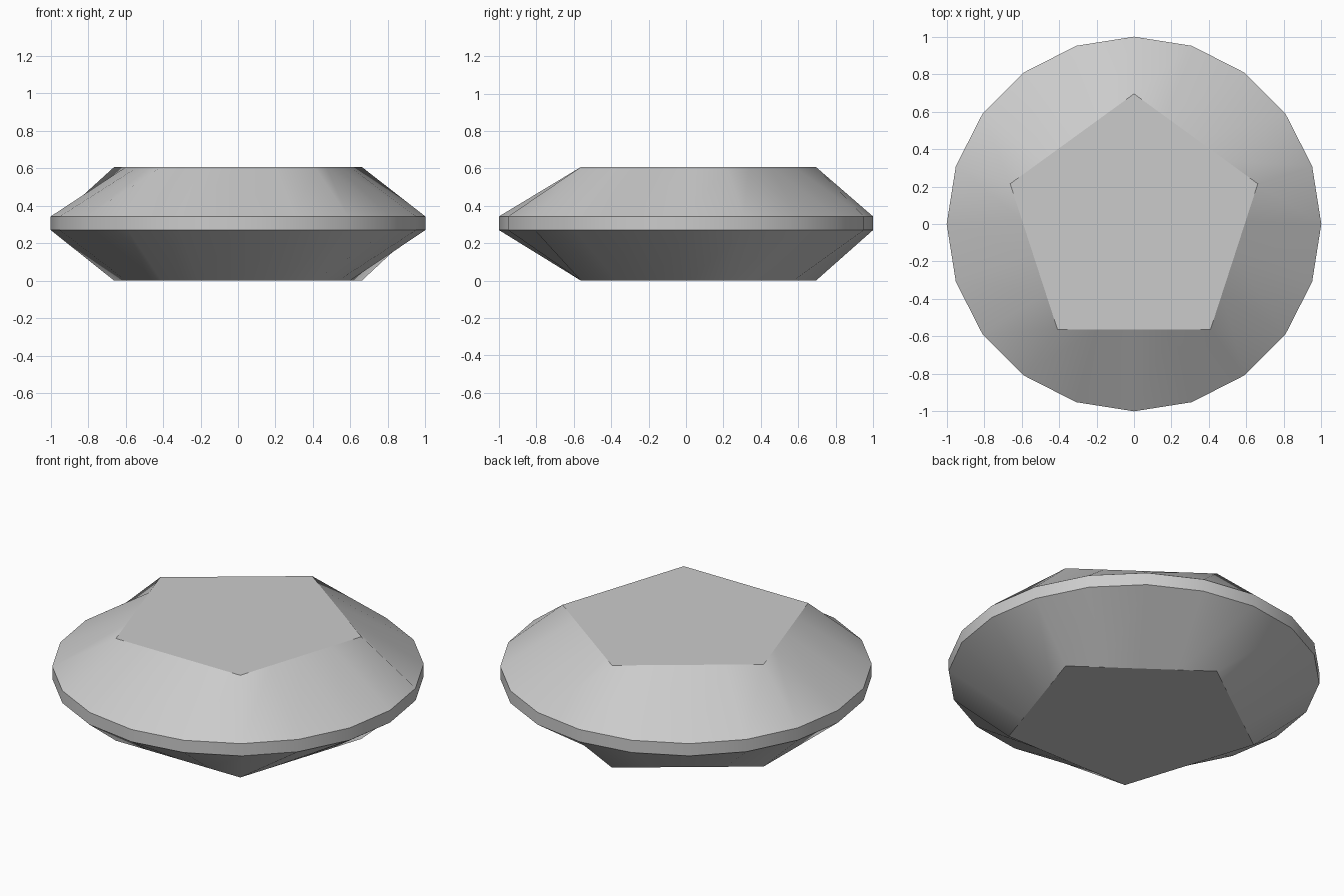
import bpy, bmesh
from math import sin, cos, pi, radians
from mathutils import Vector

if "Cube" in bpy.data.objects:
    bpy.data.objects.remove(bpy.data.objects["Cube"])

SIDES, CORNERS = 20, 5
PER = SIDES // CORNERS
TABLE_R = 0.695


def polar(r, i, n):
    a = pi / 2 + 2 * pi * i / n
    return Vector((r * cos(a), r * sin(a), 0))


# Outlines: round girdle and pentagon with its edges split to match
girdle = [polar(1, i, SIDES) for i in range(SIDES)]
pentagon = [polar(TABLE_R, i // PER, CORNERS).lerp(
    polar(TABLE_R, i // PER + 1, CORNERS), (i % PER) / PER) for i in range(SIDES)]

# Stack of rings from bottom facet to top table
bm = bmesh.new()
rings = []
for outline, z in ((pentagon, 0), (girdle, 0.27), (girdle, 0.343), (pentagon, 0.607)):
    rings.append([bm.verts.new((p.x, p.y, z)) for p in outline])
for lo, hi in zip(rings, rings[1:]):
    for i in range(SIDES):
        j = (i + 1) % SIDES
        bm.faces.new((lo[i], lo[j], hi[j], hi[i]))
bm.faces.new(rings[0][::-1])
bm.faces.new(rings[-1])
bmesh.ops.recalc_face_normals(bm, faces=bm.faces)

mesh = bpy.data.meshes.new("cut_gem")
bm.to_mesh(mesh)
bm.free()
gem = bpy.data.objects.new("cut_gem", mesh)
bpy.context.collection.objects.link(gem)

# Soft facets with sharp borders
bpy.context.view_layer.objects.active = gem
gem.select_set(True)
bpy.ops.object.shade_smooth_by_angle(angle=radians(30))
